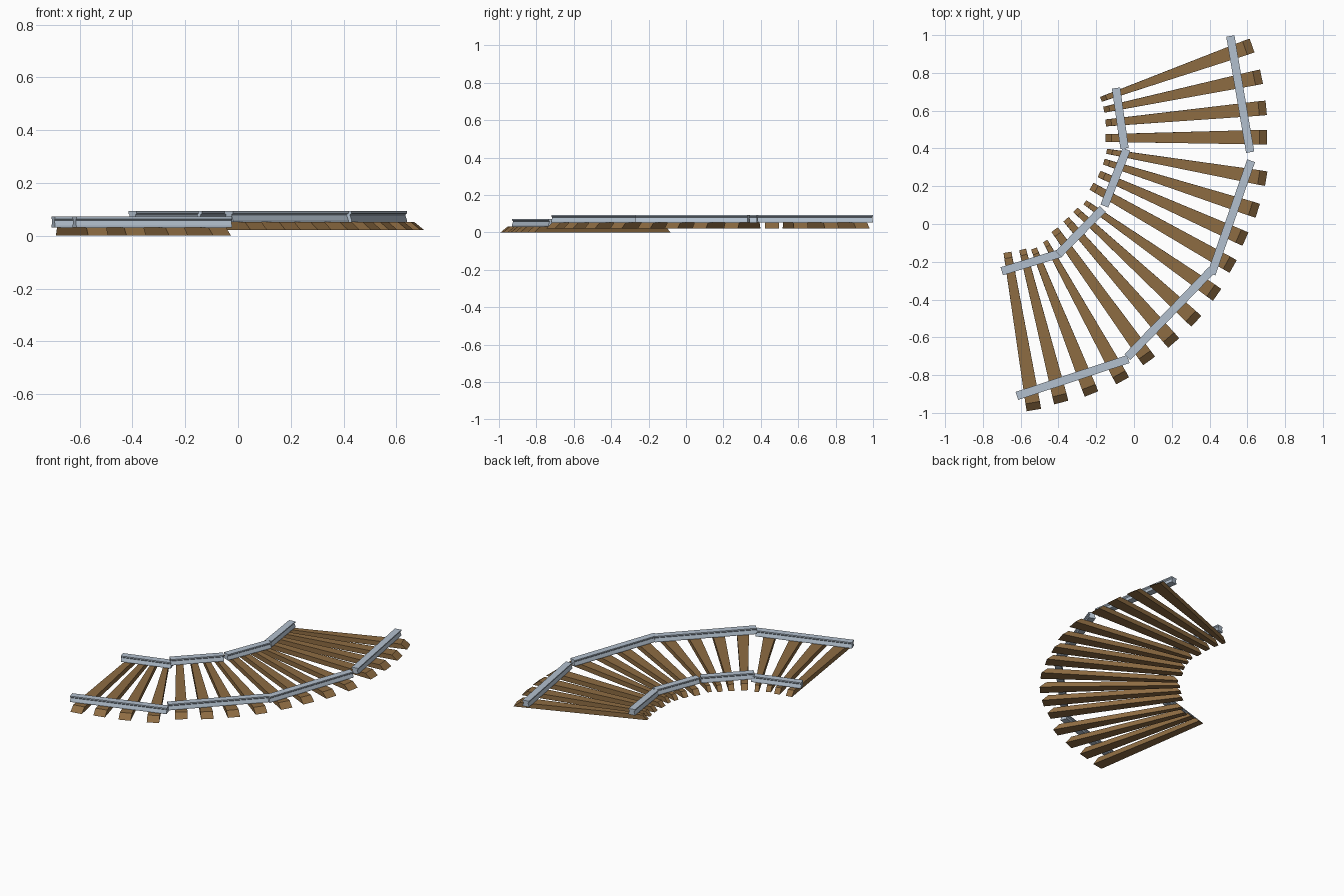
import bpy
from mathutils import Vector

if "Cube" in bpy.data.objects:
    bpy.data.objects.remove(bpy.data.objects["Cube"])


def material(name, rgb):
    m = bpy.data.materials.new(name)
    m.diffuse_color = (*rgb, 1)
    m.use_nodes = True
    m.node_tree.nodes["Principled BSDF"].inputs["Base Color"].default_value = m.diffuse_color
    return m


WOOD = material("wood", (0.27, 0.15, 0.055))
STEEL = material("steel", (0.45, 0.53, 0.62))


def loft(name, sec_a, sec_b, mat):
    """Closed solid between two matching end sections."""
    n = len(sec_a)
    faces = [(i, (i + 1) % n, n + (i + 1) % n, n + i) for i in range(n)]
    faces += [tuple(reversed(range(n))), tuple(range(n, 2 * n))]
    me = bpy.data.meshes.new(name)
    me.from_pydata([tuple(v) for v in sec_a + sec_b], [], faces)
    me.materials.append(mat)
    bpy.context.collection.objects.link(bpy.data.objects.new(name, me))


def frame(a, b):
    d = (Vector((*b, 0)) - Vector((*a, 0))).normalized()
    return d, Vector((-d.y, d.x, 0))


def sleeper(name, a, b, wa, wb, z):
    # wedge plank with ends that slope outward towards the ground
    d, s = frame(a, b)

    def end(p, w, inset):
        base = Vector((*p, z))
        top = base + inset + Vector((0, 0, 0.032))
        return [base - s * w, base + s * w, top + s * w, top - s * w]
    loft(name, end(a, wa / 2, d * 0.03), end(b, wb / 2, d * -0.04), WOOD)


# rail cross-section: flat head, pinched neck, flared foot
HALF = [(0.022, 0.032), (0.022, 0.038), (0.015, 0.058), (0.022, 0.064), (0.022, 0.072)]
PROFILE = HALF + [(-x, h) for x, h in reversed(HALF)]


def rail(name, a, b, z):
    d, s = frame(a, b)

    def end(p):
        return [Vector((*p, z + h)) - s * x for x, h in PROFILE]
    loft(name, end(a), end(b), STEEL)


# sleepers: inner end, outer end, four for each track section
SLEEPERS = [
    (-0.175, 0.66, 0.625, 0.945), (-0.16, 0.605, 0.675, 0.78),
    (-0.15, 0.535, 0.70, 0.615), (-0.15, 0.455, 0.705, 0.46),
    (-0.145, 0.385, 0.70, 0.24), (-0.16, 0.33, 0.655, 0.07),
    (-0.185, 0.265, 0.59, -0.08), (-0.225, 0.20, 0.525, -0.225),
    (-0.26, 0.115, 0.44, -0.375), (-0.31, 0.075, 0.33, -0.515),
    (-0.36, 0.025, 0.21, -0.63), (-0.42, -0.03, 0.08, -0.725),
    (-0.47, -0.09, -0.06, -0.83), (-0.53, -0.13, -0.225, -0.90),
    (-0.59, -0.135, -0.385, -0.945), (-0.67, -0.15, -0.53, -0.985)]

# rails: start and end of the inner and outer rail of each section
INNER = [(-0.095, 0.72, -0.05, 0.40), (-0.04, 0.395, -0.157, 0.095),
         (-0.165, 0.08, -0.40, -0.16), (-0.39, -0.155, -0.70, -0.25)]
OUTER = [(0.51, 0.995, 0.615, 0.38), (0.62, 0.335, 0.41, -0.265),
         (0.41, -0.245, -0.035, -0.705), (-0.03, -0.715, -0.62, -0.91)]

for k in range(4):
    z = 0.0 if k == 3 else 0.021   # the front section sits lower
    for j in range(4):
        ax, ay, bx, by = SLEEPERS[4 * k + j]
        sleeper(f"sleeper_{4 * k + j + 1}", (ax, ay), (bx, by), 0.027 + 0.005 * j, 0.077, z)
    for label, table in (("inner", INNER), ("outer", OUTER)):
        r = table[k]
        rail(f"{label}_rail_{k + 1}", r[:2], r[2:], z)
